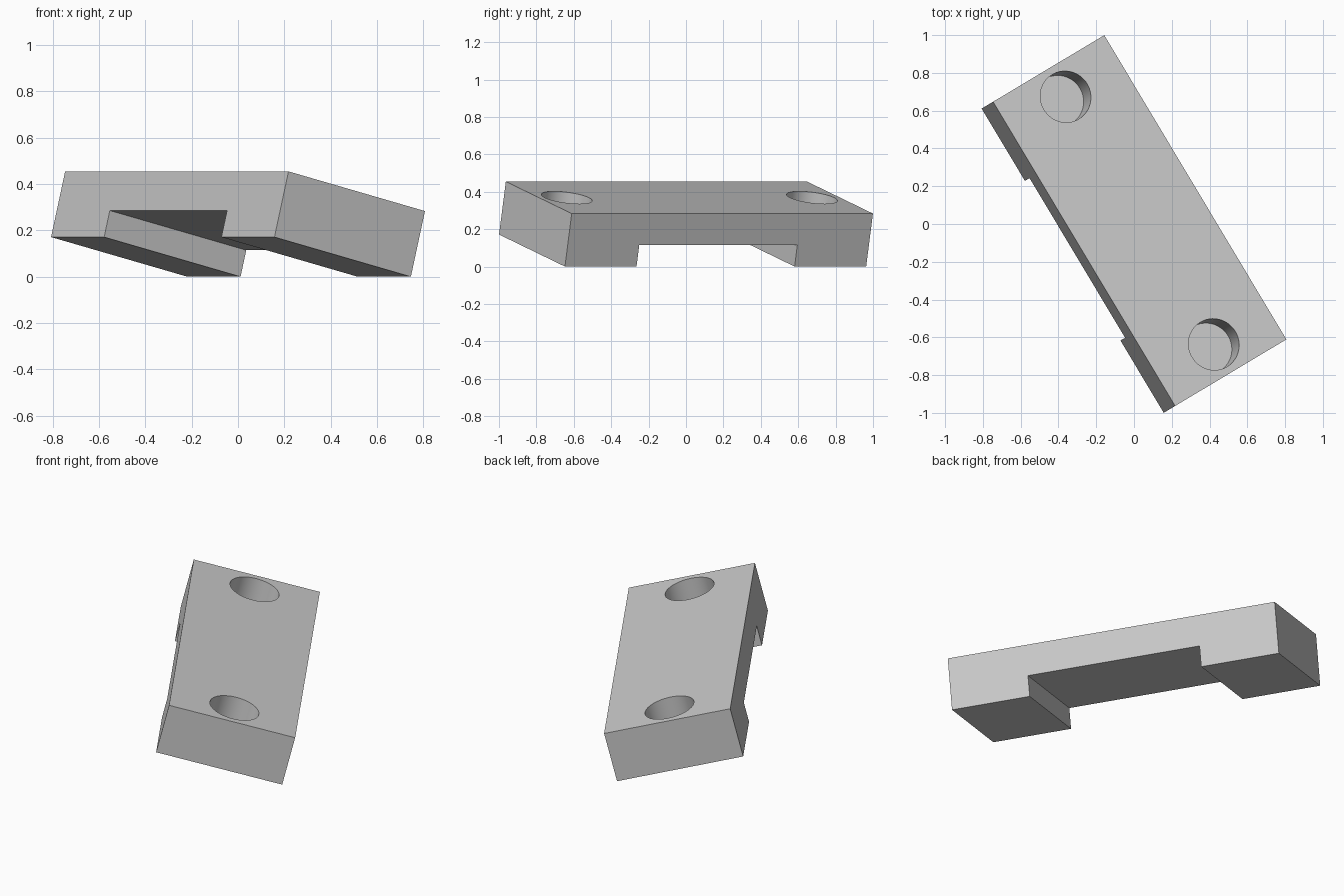
import bpy
import bmesh
from math import radians
from mathutils import Matrix

default_cube = bpy.data.objects.get("Cube")
if default_cube:
    bpy.data.objects.remove(default_cube, do_unlink=True)

LENGTH, WIDTH, HEIGHT = 1.877, 0.707, 0.292
FOOT, NOTCH = 0.446, 0.118
HOLE_X, HOLE_R, HOLE_DEPTH = 0.764, 0.137, 0.186

grey = bpy.data.materials.new("plain grey")
grey.use_nodes = True
colour = (0.6, 0.6, 0.6, 1)
grey.diffuse_color = colour
grey.node_tree.nodes["Principled BSDF"].inputs["Base Color"].default_value = colour


def add_object(name, bm):
    bmesh.ops.recalc_face_normals(bm, faces=bm.faces)
    mesh = bpy.data.meshes.new(name)
    bm.to_mesh(mesh)
    bm.free()
    mesh.materials.append(grey)
    obj = bpy.data.objects.new(name, mesh)
    bpy.context.collection.objects.link(obj)
    return obj


# Bridge-shaped side profile, extruded across the width
half, top, bottom = LENGTH / 2, HEIGHT / 2, -HEIGHT / 2
inner, arch = half - FOOT, bottom + NOTCH
profile = [(-half, top), (-half, bottom), (-inner, bottom), (-inner, arch),
           (inner, arch), (inner, bottom), (half, bottom), (half, top)]
bm = bmesh.new()
face = bm.faces.new([bm.verts.new((x, -WIDTH / 2, z)) for x, z in profile])
extruded = bmesh.ops.extrude_face_region(bm, geom=[face])
moved = [v for v in extruded["geom"] if isinstance(v, bmesh.types.BMVert)]
bmesh.ops.translate(bm, verts=moved, vec=(0, WIDTH, 0))
bracket = add_object("bracket", bm)

# Blind round holes above the two feet
bm = bmesh.new()
for side in (-1, 1):
    bmesh.ops.create_cone(bm, cap_ends=True, segments=64, radius1=HOLE_R,
                          radius2=HOLE_R, depth=2 * HOLE_DEPTH,
                          matrix=Matrix.Translation((side * HOLE_X, 0, top)))
cutter = add_object("hole_cutter", bm)
cutter.hide_render = True

cut = bracket.modifiers.new("holes", 'BOOLEAN')
cut.operation = 'DIFFERENCE'
cut.solver = 'EXACT'
cut.object = cutter
bpy.ops.object.select_all(action='DESELECT')
bracket.select_set(True)
bpy.context.view_layer.objects.active = bracket
bpy.ops.object.modifier_apply(modifier=cut.name)
bpy.data.objects.remove(cutter, do_unlink=True)
bpy.ops.object.shade_smooth_by_angle(angle=radians(30))

# Turn and tilt so that it rests on one long lower edge
turn = Matrix.Rotation(radians(-59.1), 4, 'Z') @ Matrix.Rotation(radians(-14), 4, 'X')
bracket.data.transform(turn)
lowest = min(v.co.z for v in bracket.data.vertices)
bracket.data.transform(Matrix.Translation((0, 0, -lowest)))
